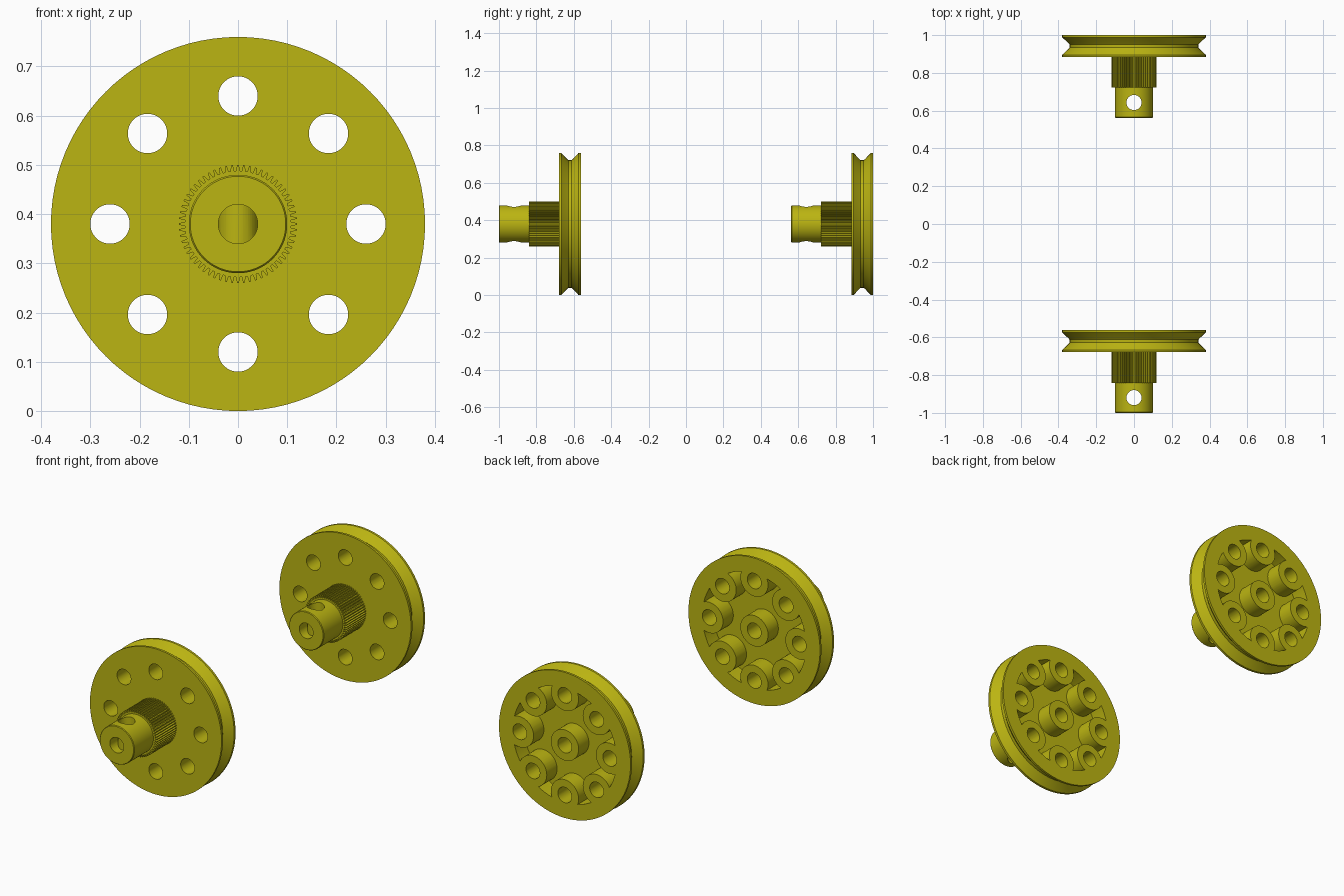
import bpy, bmesh
from math import pi, cos, sin, radians
from mathutils import Matrix, Vector

if "Cube" in bpy.data.objects:
    bpy.data.objects.remove(bpy.data.objects["Cube"])

R, CZ = 0.38, 0.38          # pulley radius and axle height
SEG = 96
HOLE_R, BOSS_R, RING_R = 0.04, 0.08, 0.26

mat = bpy.data.materials.new("yellow_plastic")
mat.diffuse_color = (0.5, 0.46, 0.006, 1)
mat.use_nodes = True
mat.node_tree.nodes["Principled BSDF"].inputs["Base Color"].default_value = mat.diffuse_color


def make(name, bm):
    bmesh.ops.recalc_face_normals(bm, faces=bm.faces)
    me = bpy.data.meshes.new(name)
    bm.to_mesh(me)
    bm.free()
    ob = bpy.data.objects.new(name, me)
    bpy.context.collection.objects.link(ob)
    return ob


def lathe(name, profile, closed=False):
    """Revolve (radius, y) points about the y axis."""
    bm = bmesh.new()
    vs = [bm.verts.new((r, y, 0)) for r, y in profile]
    es = [bm.edges.new(p) for p in zip(vs, vs[1:])]
    if closed:
        es.append(bm.edges.new((vs[-1], vs[0])))
    bmesh.ops.spin(bm, geom=vs + es, cent=(0, 0, 0), axis=(0, 1, 0),
                   angle=2 * pi, steps=SEG, use_duplicate=False)
    bmesh.ops.remove_doubles(bm, verts=bm.verts, dist=1e-5)
    return make(name, bm)


def rods(name, spots, r, y0, y1, seg=48):
    """Cylinders along y at the given (x, z) spots, in one mesh."""
    bm = bmesh.new()
    for x, z in spots:
        m = Matrix.Translation((x, (y0 + y1) / 2, z)) @ Matrix.Rotation(pi / 2, 4, 'X')
        bmesh.ops.create_cone(bm, cap_ends=True, segments=seg, radius1=r,
                              radius2=r, depth=abs(y1 - y0), matrix=m)
    return make(name, bm)


def boolean(ob, other, op='DIFFERENCE'):
    mod = ob.modifiers.new("cut", 'BOOLEAN')
    mod.object, mod.operation, mod.solver = other, op, 'EXACT'
    dg = bpy.context.evaluated_depsgraph_get()
    me = bpy.data.meshes.new_from_object(ob.evaluated_get(dg))
    ob.modifiers.clear()
    ob.data = me
    bpy.data.objects.remove(other)


ring = [(RING_R * cos(i * pi / 4), RING_R * sin(i * pi / 4)) for i in range(8)]

# grooved wheel with stepped shaft, back face at y = 0, pointing to -y
pulley = lathe("pulley_back", [
    (0, 0), (R, 0), (R, -0.012), (0.348, -0.042), (0.341, -0.050),
    (0.341, -0.066), (0.348, -0.074), (R, -0.104), (R, -0.116),
    (0.1, -0.116), (0.1, -0.434), (0.097, -0.4375), (0, -0.4375)])

# toothed collar
TEETH = 60
bm = bmesh.new()
pts = []
for i in range(TEETH):
    for f, r in ((-0.32, 0.108), (-0.16, 0.12), (0.16, 0.12), (0.32, 0.108)):
        a = 2 * pi * (i + f) / TEETH
        pts.append(bm.verts.new((r * cos(a), -0.09, r * sin(a))))
face = bm.faces.new(pts)
ext = bmesh.ops.extrude_face_region(bm, geom=[face])
bmesh.ops.translate(bm, vec=(0, -0.188, 0),
                    verts=[v for v in ext["geom"] if isinstance(v, bmesh.types.BMVert)])
boolean(pulley, make("collar", bm), 'UNION')

# rear pocket, leaving bosses around the outer holes and the axle
pocket = lathe("pocket", [(BOSS_R, 0.02), (0.30, 0.02), (0.30, -0.085), (BOSS_R, -0.085)], True)
boolean(pocket, rods("bosses", ring, BOSS_R, 0.1, -0.2))
boolean(pulley, pocket)

# axle bore and ring of through holes
boolean(pulley, rods("bores", ring + [(0, 0)], HOLE_R, 0.1, -0.6))

# vertical pin hole near the shaft tip
bm = bmesh.new()
bmesh.ops.create_cone(bm, cap_ends=True, segments=48, radius1=HOLE_R, radius2=HOLE_R,
                      depth=0.5, matrix=Matrix.Translation((0, -0.357, 0)))
boolean(pulley, make("pin_hole", bm))

# finish and duplicate
pulley.data.materials.clear()
pulley.data.materials.append(mat)
bpy.context.view_layer.objects.active = pulley
pulley.select_set(True)
bpy.ops.object.shade_smooth_by_angle(angle=radians(25))
pulley.location = (0, 1.0, CZ)
front = pulley.copy()
front.name = "pulley_front"
front.location = (0, -0.5625, CZ)
bpy.context.collection.objects.link(front)
